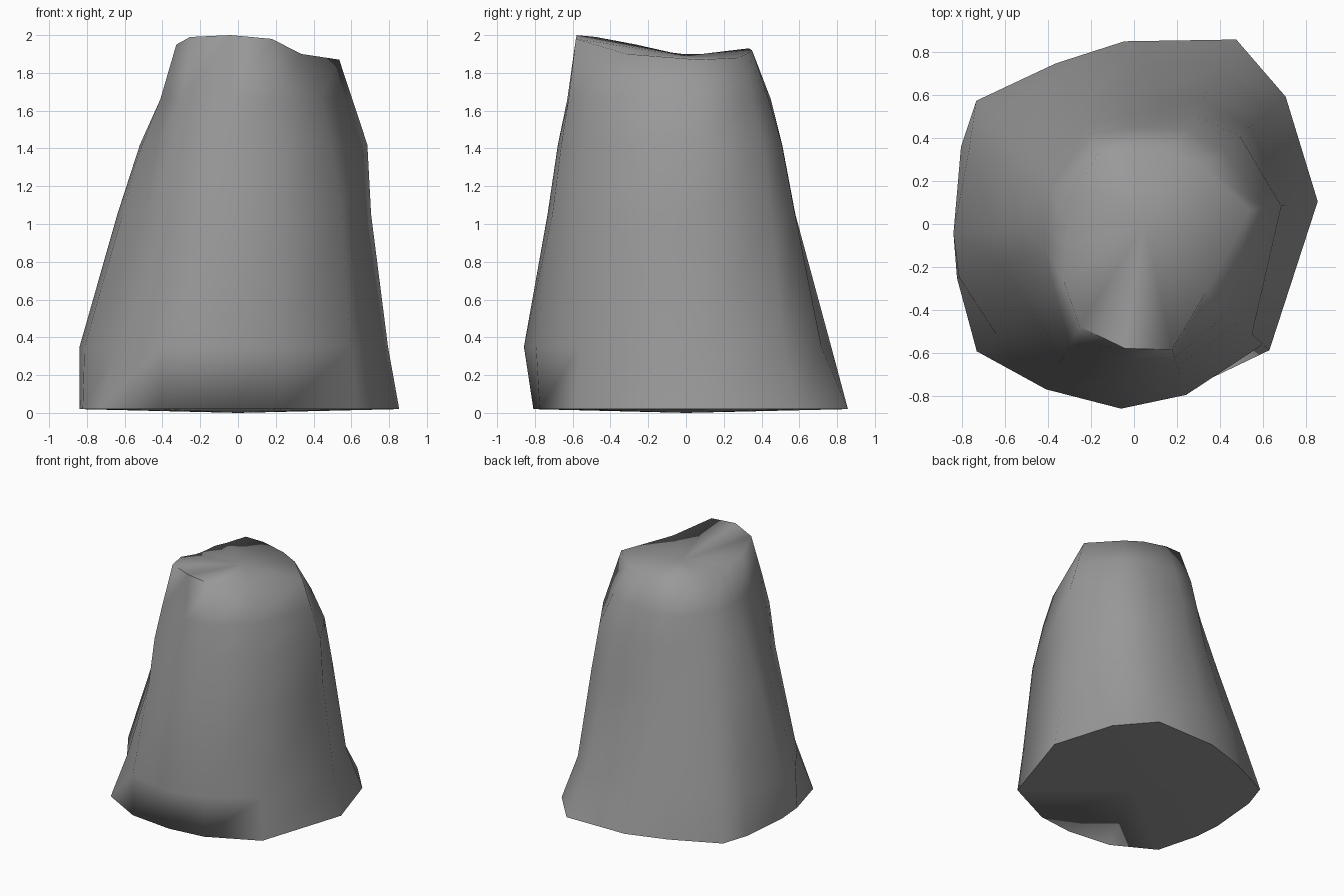
import bpy, bmesh
from math import radians, cos, sin

if "Cube" in bpy.data.objects:
    bpy.data.objects.remove(bpy.data.objects["Cube"])

# Irregular directions of the corner columns around the rock
ANGLES = (7, 40, 61, 93, 116, 142, 156, 183, 197, 219, 242, 266, 287, 317)

# Radii of each cross-section, from the flared foot to the shoulder
RINGS = (
    (0.02, (.86, .92, .98, .85, .83, .93, .88, .84, .86, .94, .87, .81, .81, .86)),
    (0.35, (.80, .80, .82, .77, .78, .83, .84, .84, .85, .82, .87, .86, .83, .82)),
    (1.05, (.71, .70, .66, .58, .58, .61, .64, .64, .64, .63, .74, .735, .74, .75)),
    (1.42, (.69, .64, .58, .51, .51, .50, .53, .52, .53, .55, .69, .68, .69, .67)),
    (1.66, (.61, .54, .50, .45, .46, .41, .43, .41, .43, .48, .63, .63, .65, .60)),
)
# Uneven top rim, highest along the front
RIM_R = (.54, .42, .37, .35, .37, .31, .32, .31, .33, .42, .54, .58, .61, .46)
RIM_Z = (1.87, 1.88, 1.90, 1.92, 1.93, 1.91, 1.90, 1.90, 1.91, 1.95, 1.99, 2.0, 1.98, 1.90)

bm = bmesh.new()


def ring(radii, heights):
    return [bm.verts.new((r * cos(radians(a)), r * sin(radians(a)), z))
            for a, r, z in zip(ANGLES, radii, heights)]


def fan(loop, centre):
    c = bm.verts.new(centre)
    for i in range(len(loop)):
        bm.faces.new((loop[i - 1], loop[i], c))


loops = [ring(radii, [z] * len(ANGLES)) for z, radii in RINGS]
loops.append(ring(RIM_R, RIM_Z))

# Side walls
for low, high in zip(loops, loops[1:]):
    for i in range(len(ANGLES)):
        bm.faces.new((low[i - 1], low[i], high[i], high[i - 1]))

# Dished top and flat underside
fan(loops[-1], (0.05, 0.0, 1.89))
fan(loops[0], (0, 0, 0))

bmesh.ops.recalc_face_normals(bm, faces=bm.faces)
mesh = bpy.data.meshes.new("rock")
bm.to_mesh(mesh)
bm.free()
rock = bpy.data.objects.new("rock", mesh)
bpy.context.collection.objects.link(rock)

# Dark stone
stone = bpy.data.materials.new("dark_stone")
stone.diffuse_color = (0.32, 0.32, 0.32, 1)
stone.use_nodes = True
stone.node_tree.nodes["Principled BSDF"].inputs["Base Color"].default_value = stone.diffuse_color
mesh.materials.append(stone)

# Soft shading over the rim, with only the foot kept crisp
bpy.context.view_layer.objects.active = rock
rock.select_set(True)
bpy.ops.object.shade_smooth_by_angle(angle=radians(85))
